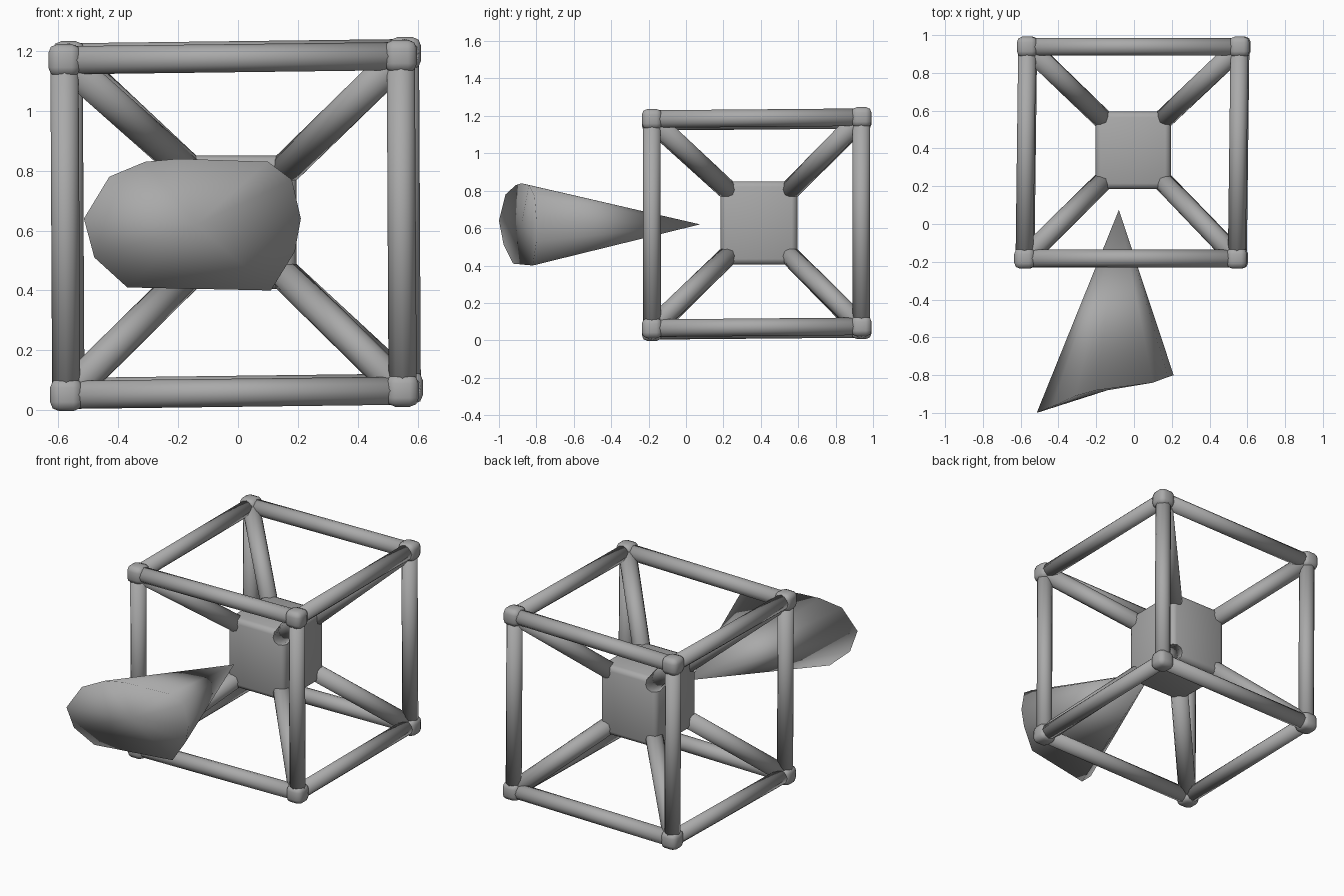
import bpy, bmesh
from mathutils import Vector

if "Cube" in bpy.data.objects:
    bpy.data.objects.remove(bpy.data.objects["Cube"])

grey = bpy.data.materials.new("mid grey")
grey.diffuse_color = (0.4, 0.4, 0.4, 1)
grey.use_nodes = True
grey.node_tree.nodes["Principled BSDF"].inputs["Base Color"].default_value = grey.diffuse_color


def finish(name, bm, smooth=True):
    bmesh.ops.recalc_face_normals(bm, faces=bm.faces)
    for f in bm.faces:
        f.smooth = smooth
    me = bpy.data.meshes.new(name)
    bm.to_mesh(me)
    bm.free()
    me.materials.append(grey)
    ob = bpy.data.objects.new(name, me)
    bpy.context.collection.objects.link(ob)
    return ob


def bar(name, a, b, r=0.047, sides=12):
    bm = bmesh.new()
    d = b - a
    bmesh.ops.create_cone(bm, cap_ends=True, segments=sides, radius1=r, radius2=r, depth=d.length)
    m = d.to_track_quat('Z', 'Y').to_matrix().to_4x4()
    m.translation = (a + b) / 2
    bm.transform(m)
    return finish(name, bm)


def block(name, c, size, bevel):
    bm = bmesh.new()
    bmesh.ops.create_cube(bm, size=1)
    bmesh.ops.scale(bm, vec=size, verts=bm.verts)
    bmesh.ops.bevel(bm, geom=bm.edges[:], offset=bevel, segments=2, profile=0.5, affect='EDGES')
    bmesh.ops.translate(bm, vec=c, verts=bm.verts)
    return finish(name, bm)


# Slightly skewed outer corners and the matching inner corners
signs = [(x, y, z) for x in (-1, 1) for y in (-1, 1) for z in (-1, 1)]
mid = Vector((-0.005, 0.39, 0.628))
outer, inner = {}, {}
for s in signs:
    x, y, z = s
    outer[s] = Vector((-0.008 + 0.562 * x + 0.007 * y - 0.003 * z,
                       0.378 + 0.56 * y,
                       0.622 + 0.559 * z + 0.007 * x + 0.005 * y))
    inner[s] = mid + Vector((0.145 * x, 0.15 * y, 0.16 * z))

# Outer frame, corner joints and diagonal struts
for s in signs:
    block("corner_joint", outer[s], (0.108, 0.108, 0.108), 0.03)
    bar("diagonal_strut", inner[s], outer[s], 0.053)
    for axis in range(3):
        if s[axis] < 0:
            t = list(s)
            t[axis] = 1
            bar("frame_bar", outer[s], outer[tuple(t)])

# Inner block
block("inner_block", mid, (0.40, 0.41, 0.445), 0.03)

# Cone with a rounded slanted end, pointing into the frame
rim = [(-0.515, -1.0, 0.64), (-0.43, -0.965, 0.78), (-0.31, -0.91, 0.83), (-0.2, -0.88, 0.84),
       (0.10, -0.84, 0.83), (0.18, -0.81, 0.77), (0.21, -0.80, 0.64), (0.19, -0.80, 0.53),
       (0.11, -0.82, 0.40), (-0.37, -0.925, 0.41), (-0.48, -0.975, 0.51)]
bm = bmesh.new()
apex = bm.verts.new((-0.08, 0.075, 0.62))
cap = bm.verts.new((-0.14, -0.88, 0.62))
ring = [bm.verts.new(p) for p in rim]
for i, v in enumerate(ring):
    w = ring[(i + 1) % len(ring)]
    bm.faces.new((v, w, apex))
    bm.faces.new((w, v, cap))
finish("pointed_cone", bm)
